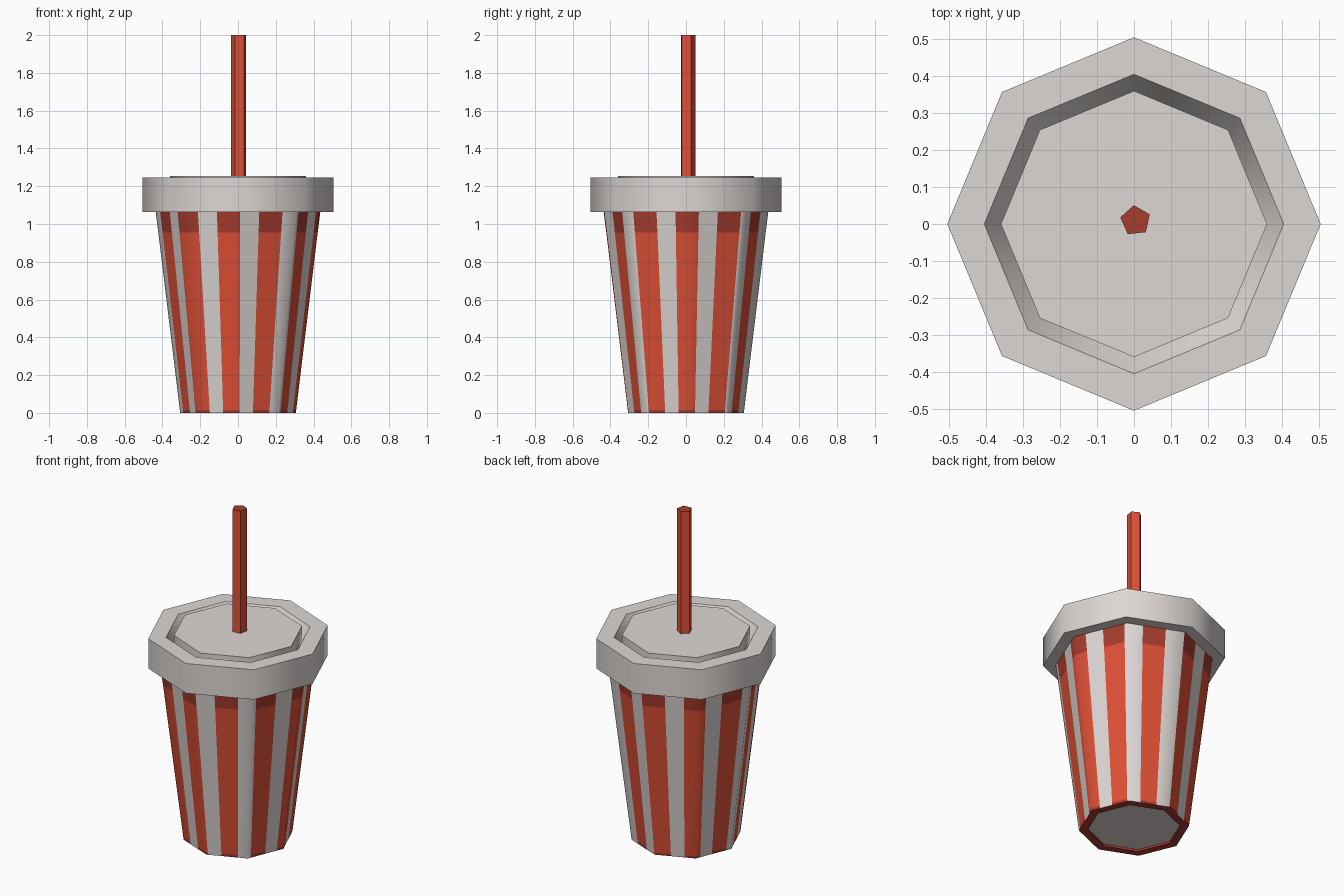
import bpy, bmesh, math

if "Cube" in bpy.data.objects:
    bpy.data.objects.remove(bpy.data.objects["Cube"])


def material(name, rgb):
    m = bpy.data.materials.new(name)
    m.diffuse_color = (*rgb, 1)
    m.use_nodes = True
    m.node_tree.nodes["Principled BSDF"].inputs["Base Color"].default_value = m.diffuse_color
    return m


WHITE = material("warm white", (0.72, 0.68, 0.66))
RED = material("bright red", (0.74, 0.08, 0.037))
DARK = material("dark red", (0.39, 0.045, 0.027))


def corner(i, n, r, phase):
    a = phase + 2 * math.pi * i / n
    return r * math.cos(a), r * math.sin(a)


def on_polygon(t, n, r, phase):
    """Point at edge parameter t along the outline of an n-gon."""
    i = math.floor(t)
    f = t - i
    a, b = corner(i, n, r, phase), corner(i + 1, n, r, phase)
    return a[0] + (b[0] - a[0]) * f, a[1] + (b[1] - a[1]) * f


def lathe(name, profile, n, mats, rule, phase=-math.pi / 2, cuts=None,
          caps=(None, None), centre=(0, 0), smooth=None):
    """Sweep (radius, z) rows round an n-gon; rule(t, row) gives the colour."""
    ts = cuts or list(range(n))
    bm = bmesh.new()
    rings = []
    for r, z in profile:
        ring = []
        for t in ts:
            x, y = on_polygon(t, n, r, phase)
            ring.append(bm.verts.new((x + centre[0], y + centre[1], z)))
        rings.append(ring)
    k = len(ts)
    for row in range(len(rings) - 1):
        lo, hi = rings[row], rings[row + 1]
        for j in range(k):
            q = (j + 1) % k
            f = bm.faces.new((lo[j], lo[q], hi[q], hi[j]))
            end = ts[q] if q else n
            f.material_index = rule((ts[j] + end) / 2, row)
    if caps[0] is not None:
        bm.faces.new(rings[0][::-1]).material_index = caps[0]
    if caps[1] is not None:
        bm.faces.new(rings[-1]).material_index = caps[1]
    me = bpy.data.meshes.new(name)
    bm.to_mesh(me)
    bm.free()
    for m in mats:
        me.materials.append(m)
    ob = bpy.data.objects.new(name, me)
    bpy.context.collection.objects.link(ob)
    if smooth:
        bpy.ops.object.select_all(action='DESELECT')
        ob.select_set(True)
        bpy.context.view_layer.objects.active = ob
        bpy.ops.object.shade_smooth_by_angle(angle=math.radians(smooth))
    return ob


# Striped cup: eleven red stripes spaced evenly round the eight sides
STRIPES, HALF, START = 11, 0.2, 2.02
PITCH = 8 / STRIPES
edges = [(START + k * PITCH + s * HALF) % 8 for k in range(STRIPES) for s in (-1, 1)]
cuts = sorted(set(list(range(8)) + edges))


def cup_colour(t, row):
    if row < 2:                      # base rim
        return 2
    d = (t - START + PITCH / 2) % PITCH - PITCH / 2
    if abs(d) > HALF:
        return 0
    return 1 if row == 3 else 2      # darker ends of the stripes


cup_rows = [(0.258, 0.012), (0.258, 0.0), (0.306, 0.0), (0.308, 0.015),
            (0.422, 0.955), (0.436, 1.065)]
lathe("cup", cup_rows, 8, [WHITE, RED, DARK], cup_colour, cuts=cuts,
      caps=(0, None), smooth=50)

# Lid with rim, groove and raised centre
lathe("lid", [(0.40, 1.063), (0.505, 1.063), (0.505, 1.245), (0.405, 1.245),
              (0.36, 1.17), (0.36, 1.253)], 8, [WHITE], lambda t, r: 0,
      caps=(None, 0), smooth=50)

# Five-sided straw with a dark tip
lathe("straw", [(0.042, 1.2), (0.042, 2.0)], 5, [RED, DARK], lambda t, r: 0,
      phase=math.radians(96), caps=(0, 1), centre=(0.004, 0.009))
